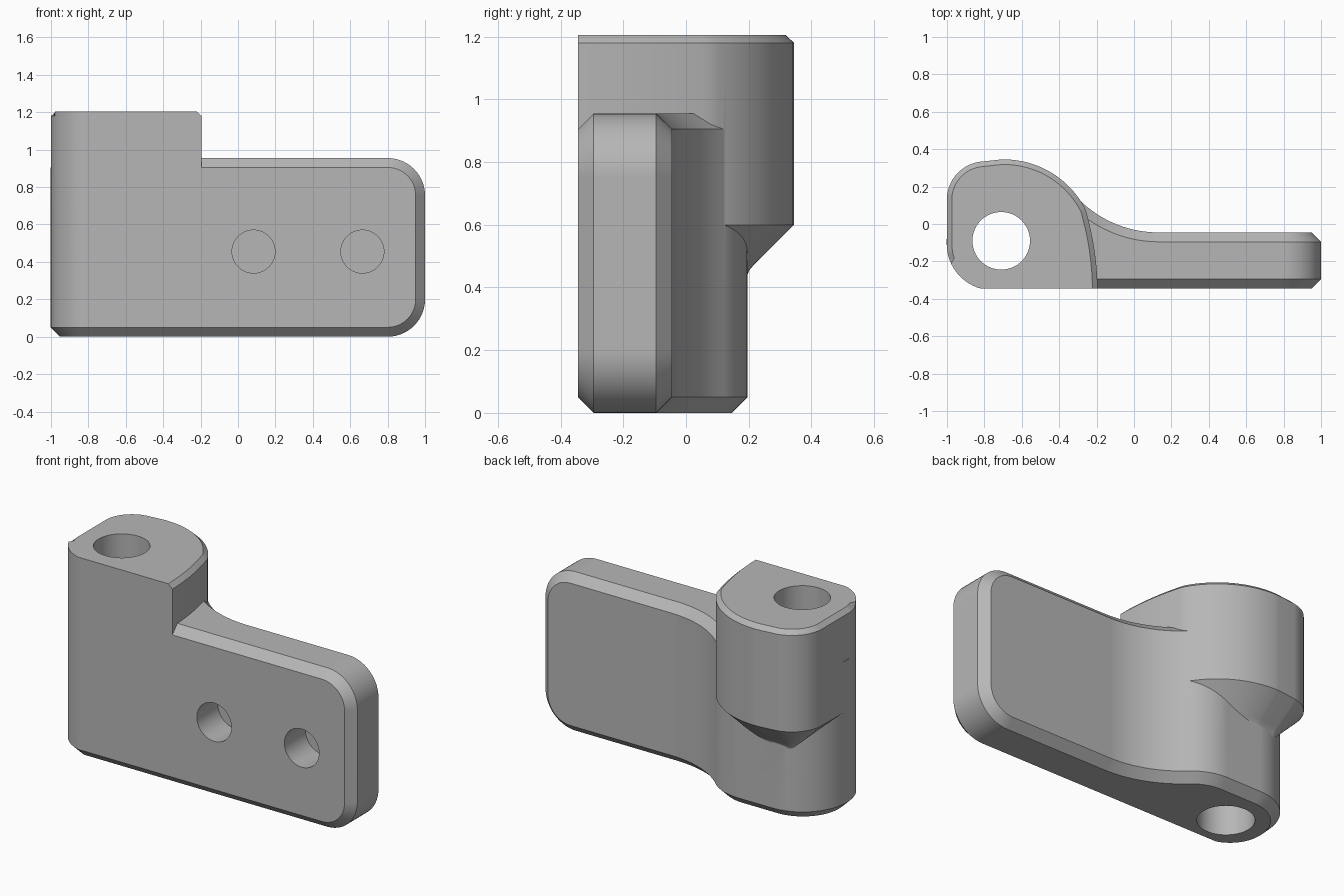
import bpy
import bmesh
from math import atan2, cos, sin, pi, tau, radians
from mathutils import Vector, Matrix

default_cube = bpy.data.objects.get("Cube")
if default_cube:
    bpy.data.objects.remove(default_cube, do_unlink=True)

FRONT, BACK, PLATE_BACK, FOOT_BACK = -0.345, 0.345, -0.045, 0.195
PLATE_TOP, BOSS_TOP = 0.955, 1.205


def arc(a, b, c, steps=14):
    """Points on the circle through a, b and c, running from a to c."""
    d = 2 * (a[0] * (b[1] - c[1]) + b[0] * (c[1] - a[1]) + c[0] * (a[1] - b[1]))
    sa, sb, sc = (p[0] ** 2 + p[1] ** 2 for p in (a, b, c))
    ux = (sa * (b[1] - c[1]) + sb * (c[1] - a[1]) + sc * (a[1] - b[1])) / d
    uy = (sa * (c[0] - b[0]) + sb * (a[0] - c[0]) + sc * (b[0] - a[0])) / d
    r = ((a[0] - ux) ** 2 + (a[1] - uy) ** 2) ** 0.5
    t0, t1, t2 = (atan2(p[1] - uy, p[0] - ux) for p in (a, b, c))
    sweep = (t2 - t0) % tau
    if (t1 - t0) % tau > sweep:
        sweep -= tau
    pts = [(ux + r * cos(t0 + sweep * i / steps), uy + r * sin(t0 + sweep * i / steps))
           for i in range(steps + 1)]
    pts[0], pts[-1] = a, c
    return pts


def tidy(points):
    """Drop repeated neighbouring points."""
    out = []
    for p in points:
        if not out or (Vector(p) - Vector(out[-1])).length > 1e-5:
            out.append(p)
    if (Vector(out[0]) - Vector(out[-1])).length < 1e-5:
        out.pop()
    return out


def loft(name, rings):
    """Closed solid through rings of equal point count."""
    bm = bmesh.new()
    loops = [[bm.verts.new(p) for p in ring] for ring in rings]
    n = len(loops[0])
    for low, high in zip(loops, loops[1:]):
        for i in range(n):
            j = (i + 1) % n
            bm.faces.new((low[i], low[j], high[j], high[i]))
    bm.faces.new(loops[0][::-1])
    bm.faces.new(loops[-1])
    bmesh.ops.recalc_face_normals(bm, faces=bm.faces)
    mesh = bpy.data.meshes.new(name)
    bm.to_mesh(mesh)
    bm.free()
    obj = bpy.data.objects.new(name, mesh)
    bpy.context.collection.objects.link(obj)
    return obj


def cylinder(name, centre, radius, depth, along_y=False):
    bm = bmesh.new()
    bmesh.ops.create_cone(bm, cap_ends=True, segments=64, radius1=radius, radius2=radius, depth=depth)
    turn = Matrix.Rotation(pi / 2 if along_y else 0, 4, 'X')
    bm.transform(Matrix.Translation(centre) @ turn)
    mesh = bpy.data.meshes.new(name)
    bm.to_mesh(mesh)
    bm.free()
    obj = bpy.data.objects.new(name, mesh)
    bpy.context.collection.objects.link(obj)
    return obj


def apply_modifier(obj, mod):
    bpy.ops.object.select_all(action='DESELECT')
    bpy.context.view_layer.objects.active = obj
    obj.select_set(True)
    bpy.ops.object.modifier_apply(modifier=mod.name)


def combine(obj, other, operation):
    other.hide_render = True
    mod = obj.modifiers.new("combine", 'BOOLEAN')
    mod.operation, mod.solver, mod.object = operation, 'EXACT', other
    apply_modifier(obj, mod)
    bpy.data.objects.remove(other, do_unlink=True)


# Plate and foot: plan outline trimmed by a side-on rounded slab
corner = arc((-1, -0.13), (-0.935, -0.275), (-0.82, FRONT))
plan = tidy([(1.5, FRONT), (1.5, PLATE_BACK)]
            + arc((0.12, PLATE_BACK), (-0.09, -0.003), (-0.27, 0.108))
            + arc((-0.27, 0.108), (-0.36, 0.17), (-0.5, FOOT_BACK))
            + arc((-0.71, FOOT_BACK), (-0.915, 0.11), (-1, -0.13), 20)
            + corner)
bracket = loft("bracket", [[(x, y, z) for x, y in plan] for z in (-0.5, 1.5)])

R = 0.2
K = R * (1 - cos(pi / 4))
side = tidy([(-1.3, 0)]
            + arc((1 - R, 0), (1 - K, K), (1, R))
            + arc((1, PLATE_TOP - R), (1 - K, PLATE_TOP - K), (1 - R, PLATE_TOP))
            + [(-1.3, PLATE_TOP)])
slab = loft("slab_trim", [[(x, y, z) for x, z in side] for y in (1, -1)])
combine(bracket, slab, 'INTERSECT')

# Chamfer where the rim meets the front and back faces
bm = bmesh.new()
bm.from_mesh(bracket.data)
bmesh.ops.remove_doubles(bm, verts=bm.verts, dist=1e-5)
bm.normal_update()


def is_rim(face):
    return abs(face.normal.z) > 0.01 or face.normal.x > 0.99


edges = [e for e in bm.edges if len(e.link_faces) == 2
         and is_rim(e.link_faces[0]) != is_rim(e.link_faces[1])]
bmesh.ops.bevel(bm, geom=edges, offset=0.05, offset_type='OFFSET', segments=1,
                profile=0.5, affect='EDGES', clamp_overlap=False)
bm.to_mesh(bracket.data)
bm.free()

# Boss: tall block with an overhanging back and a chamfered top
outline = tidy([(-0.82, FRONT)]
               + arc((-0.195, FRONT), (-0.213, -0.13), (-0.26, 0.08))
               + arc((-0.26, 0.08), (-0.46, 0.285), (-0.71, BACK), 20)
               + arc((-0.83, 0.332), (-0.95, 0.265), (-1, 0.15))
               + corner)


def inset(amount, z, keep_front=False):
    ring = []
    for i, p in enumerate(outline):
        before, after = Vector(outline[i - 1]), Vector(outline[(i + 1) % len(outline)])
        p = Vector(p)
        d = ((p - before).normalized() + (after - p).normalized()).normalized()
        normal = Vector((d.y, -d.x))
        if keep_front and p.y < -0.2 and p.x < -0.5:
            normal = Vector((0, 0))
        elif keep_front and p.y < FRONT + 0.001:
            normal = Vector((1, 0))
        q = p - normal * amount
        ring.append((q.x, q.y, z))
    return ring


boss = loft("boss", [inset(0.165, 0.41), inset(0.152, 0.435), inset(0.143, 0.455),
                     inset(0.128, 0.473), inset(0, 0.6), inset(0, BOSS_TOP - 0.025),
                     inset(0.027, BOSS_TOP, True)])
combine(bracket, boss, 'UNION')

# Through bore and two blind holes in the front
combine(bracket, cylinder("bore_cutter", (-0.71, -0.09, 0.6), 0.154, 2), 'DIFFERENCE')
for x in (0.083, 0.665):
    combine(bracket, cylinder("hole_cutter", (x, FRONT, 0.455), 0.115, 0.4, True), 'DIFFERENCE')

# Finish
grey = bpy.data.materials.new("mid grey")
grey.use_nodes = True
colour = (0.47, 0.47, 0.47, 1)
grey.diffuse_color = colour
grey.node_tree.nodes["Principled BSDF"].inputs["Base Color"].default_value = colour
bracket.data.materials.clear()
bracket.data.materials.append(grey)
for poly in bracket.data.polygons:
    poly.material_index = 0
bpy.ops.object.select_all(action='DESELECT')
bpy.context.view_layer.objects.active = bracket
bracket.select_set(True)
bpy.ops.object.shade_smooth_by_angle(angle=radians(25))
weighted = bracket.modifiers.new("even_shading", 'WEIGHTED_NORMAL')
weighted.keep_sharp = True
